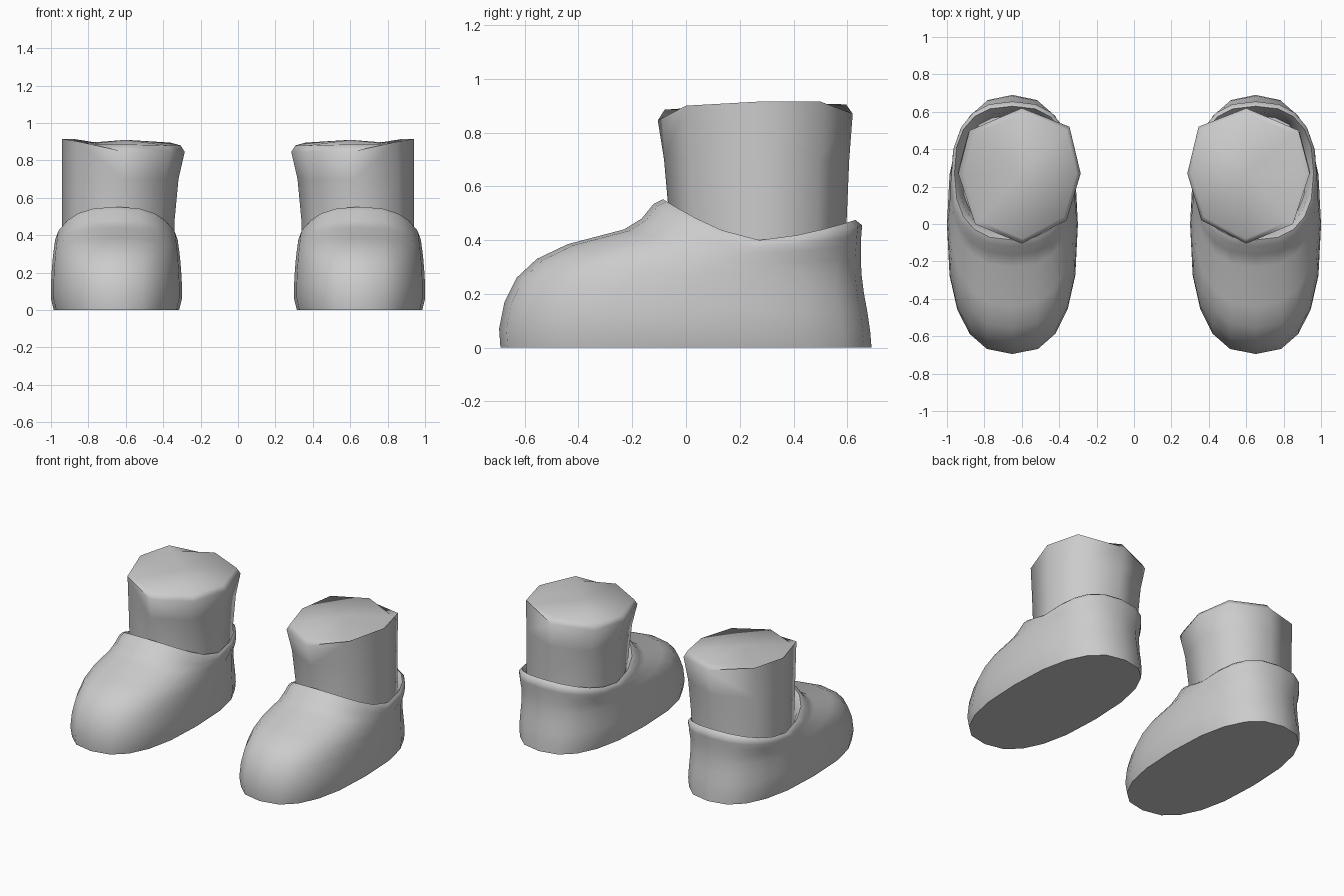
import bpy, bmesh, math

if "Cube" in bpy.data.objects:
    bpy.data.objects.remove(bpy.data.objects["Cube"])

grey = bpy.data.materials.new("plain grey")
grey.diffuse_color = (0.6, 0.6, 0.6, 1)
grey.use_nodes = True
grey.node_tree.nodes["Principled BSDF"].inputs["Base Color"].default_value = grey.diffuse_color


def loft(name, rings, cap_point=None):
    """Skin a stack of closed rings, cap both ends, mirror to make the pair."""
    bm = bmesh.new()
    loops = [[bm.verts.new(p) for p in ring] for ring in rings]
    n = len(loops[0])
    for a, b in zip(loops, loops[1:]):
        for i in range(n):
            j = (i + 1) % n
            bm.faces.new((a[i], a[j], b[j], b[i]))
    bm.faces.new(loops[0][::-1])
    if cap_point:
        tip = bm.verts.new(cap_point)
        for i in range(n):
            bm.faces.new((loops[-1][i], loops[-1][(i + 1) % n], tip))
    else:
        bm.faces.new(loops[-1])
    bmesh.ops.recalc_face_normals(bm, faces=bm.faces)
    mesh = bpy.data.meshes.new(name)
    bm.to_mesh(mesh)
    bm.free()
    ob = bpy.data.objects.new(name, mesh)
    bpy.context.collection.objects.link(ob)
    mesh.materials.append(grey)
    ob.modifiers.new("pair", 'MIRROR').use_mirror_merge = False
    bpy.ops.object.select_all(action='DESELECT')
    ob.select_set(True)
    bpy.context.view_layer.objects.active = ob
    bpy.ops.object.shade_smooth_by_angle(angle=math.radians(60))
    return ob


def shoe_ring(zf, zs, zb, yf, yb, w, n=20):
    """Rounded oval; height differs at front, side and back."""
    yc, h = (yf + yb) / 2, (yb - yf) / 2
    pts = []
    for i in range(n):
        a = 2 * math.pi * i / n
        s, c = math.sin(a), -math.cos(a)
        x = math.copysign(abs(s) ** 0.8, s)
        t = math.copysign(abs(c) ** 0.8, c)
        z = zs + ((zf if t < 0 else zb) - zs) * abs(t) ** 1.5
        pts.append((-0.65 + w * x, yc + h * t, z))
    return pts


# Shoe: sole up to the collar, then folded inside around the leg
shoe = [
    (0.00, 0.00, 0.00, -0.69, 0.69, 0.335),
    (0.07, 0.06, 0.06, -0.695, 0.685, 0.35),
    (0.17, 0.14, 0.13, -0.675, 0.675, 0.35),
    (0.26, 0.21, 0.20, -0.63, 0.662, 0.346),
    (0.33, 0.27, 0.27, -0.555, 0.653, 0.341),
    (0.385, 0.315, 0.33, -0.44, 0.65, 0.336),
    (0.44, 0.35, 0.38, -0.23, 0.65, 0.331),
    (0.48, 0.375, 0.42, -0.165, 0.652, 0.328),
    (0.535, 0.39, 0.455, -0.12, 0.655, 0.322),
    (0.552, 0.40, 0.475, -0.085, 0.63, 0.31),
    (0.50, 0.37, 0.43, -0.05, 0.60, 0.29),
    (0.32, 0.32, 0.32, -0.03, 0.58, 0.27),
]
loft("shoe", [shoe_ring(*r) for r in shoe])

# Leg: flared eight-sided tube with a tilted rim and shallow cap
outline = [(-0.60, -0.105), (-0.85, 0.0), (-0.94, 0.27), (-0.88, 0.50),
           (-0.60, 0.62), (-0.345, 0.52), (-0.285, 0.27), (-0.36, 0.02)]
rim_z = [0.845, 0.90, 0.915, 0.915, 0.87, 0.855, 0.845, 0.845]
cap_z = [0.885, 0.885, 0.885, 0.89, 0.905, 0.895, 0.88, 0.88]


def leg_ring(cx, cy, sx, sy, heights):
    return [(cx + (x + 0.61) * sx, cy + (y - 0.26) * sy, z)
            for (x, y), z in zip(outline, heights)]


loft("leg", [
    leg_ring(-0.64, 0.27, 0.91, 0.90, [0.30] * 8),
    leg_ring(-0.638, 0.27, 0.92, 0.91, [0.48] * 8),
    leg_ring(-0.627, 0.265, 0.95, 0.95, [0.70] * 8),
    leg_ring(-0.61, 0.26, 1.0, 1.0, rim_z),
    leg_ring(-0.605, 0.26, 0.92, 0.93, cap_z),
], cap_point=(-0.60, 0.27, 0.91))
